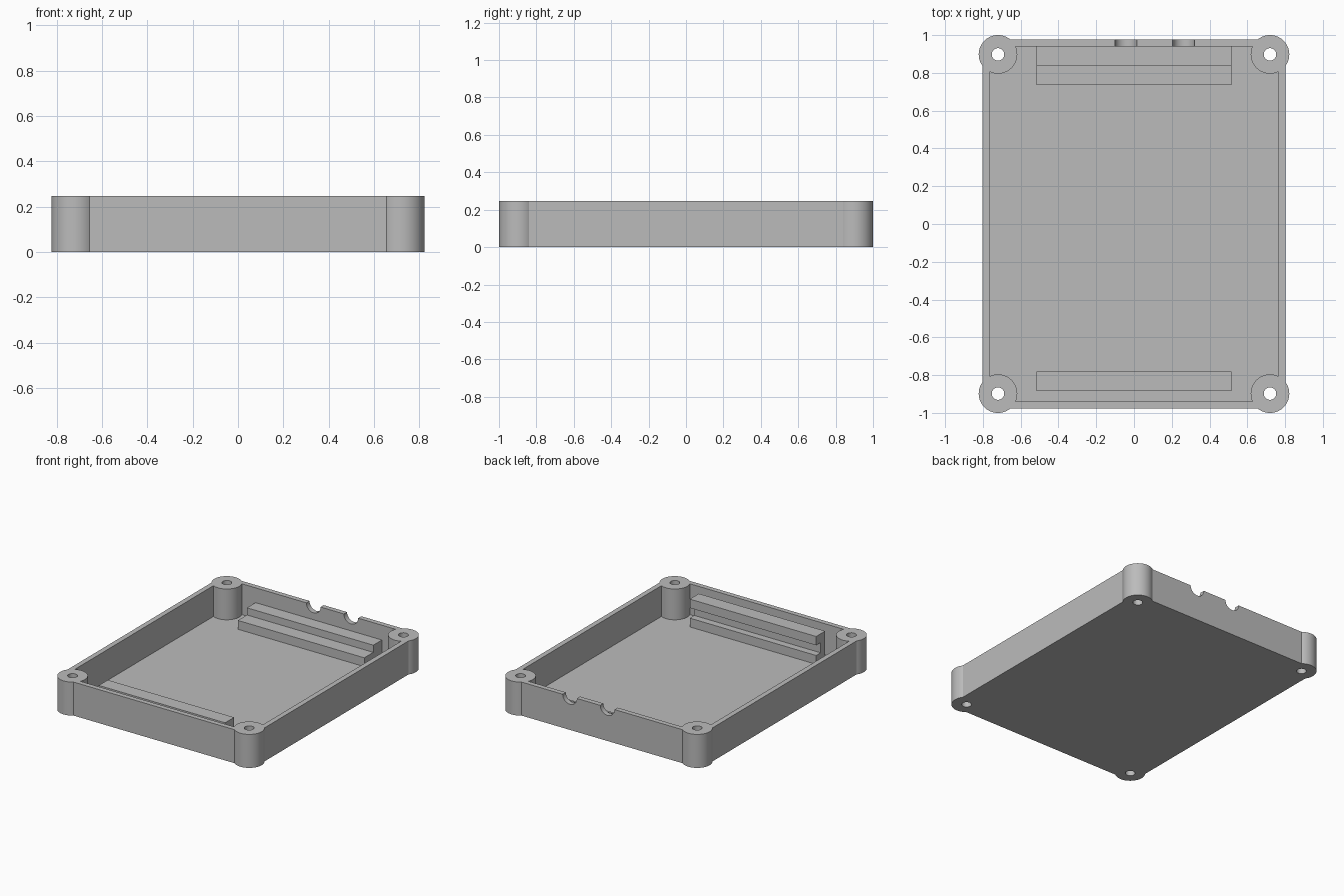
import bpy, bmesh
from math import acos, asin, cos, sin, pi, radians
from mathutils import Matrix, Vector

HEIGHT, FLOOR = 0.247, 0.02
POST_X, POST_Y, POST_R, HOLE_R = 0.72, 0.898, 0.102, 0.033
RAIL_HALF = 0.515

cube = bpy.data.objects.get("Cube")
if cube:
    bpy.data.objects.remove(cube, do_unlink=True)

grey = bpy.data.materials.new("plain grey")
grey.use_nodes = True
colour = (0.5, 0.5, 0.5, 1)
grey.diffuse_color = colour
grey.node_tree.nodes["Principled BSDF"].inputs["Base Color"].default_value = colour


def prism(name, points, direction):
    """Extrude a closed outline of 3D points along a direction."""
    bm = bmesh.new()
    face = bm.faces.new([bm.verts.new(p) for p in points])
    extruded = bmesh.ops.extrude_face_region(bm, geom=[face], use_keep_orig=True)["geom"]
    bmesh.ops.translate(bm, vec=direction,
                        verts=[g for g in extruded if isinstance(g, bmesh.types.BMVert)])
    bmesh.ops.recalc_face_normals(bm, faces=bm.faces)
    mesh = bpy.data.meshes.new(name)
    bm.to_mesh(mesh)
    bm.free()
    mesh.materials.append(grey)
    obj = bpy.data.objects.new(name, mesh)
    bpy.context.collection.objects.link(obj)
    return obj


def circle(radius, count=48):
    return [(radius * cos(2 * pi * i / count), radius * sin(2 * pi * i / count))
            for i in range(count)]


def tray_outline(half_x, half_y, inside, steps=40):
    """Rectangle whose corners follow the round posts, outside or inside."""
    start = -acos((half_x - POST_X) / POST_R)
    end = pi - asin((half_y - POST_Y) / POST_R) - (2 * pi if inside else 0)
    arc = [start + (end - start) * i / steps for i in range(steps + 1)]
    corner = [(POST_X + POST_R * cos(a), POST_Y + POST_R * sin(a)) for a in arc]
    outline = []
    for sx, sy in ((1, 1), (-1, 1), (-1, -1), (1, -1)):
        ordered = corner if sx * sy > 0 else corner[::-1]
        outline += [(sx * x, sy * y) for x, y in ordered]
    return outline


def cut(target, cutter):
    cutter.hide_render = True
    mod = target.modifiers.new("cut", 'BOOLEAN')
    mod.operation = 'DIFFERENCE'
    mod.solver = 'EXACT'
    mod.object = cutter
    bpy.context.view_layer.objects.active = target
    bpy.ops.object.modifier_apply(modifier=mod.name)
    bpy.data.objects.remove(cutter, do_unlink=True)


# Tray with corner posts, hollowed from above
tray = prism("tray", [(x, y, 0) for x, y in tray_outline(0.803, 0.977, False)],
             (0, 0, HEIGHT))
cut(tray, prism("cavity", [(x, y, FLOOR) for x, y in tray_outline(0.765, 0.94, True)],
                (0, 0, 1)))

# Screw holes through the posts
for sx in (-1, 1):
    for sy in (-1, 1):
        cut(tray, prism("screw_hole", [(sx * POST_X + x, sy * POST_Y + y, -0.1)
                                       for x, y in circle(HOLE_R)], (0, 0, 1)))

# Half-round cable notches in the back wall
for notch_x in (-0.043, 0.263):
    cut(tray, prism("cable_notch", [(notch_x + x, 0.92, HEIGHT + z)
                                    for x, z in circle(0.058)], (0, 0.1, 0)))

bpy.ops.object.select_all(action='DESELECT')
tray.select_set(True)
bpy.context.view_layer.objects.active = tray
bpy.ops.object.shade_smooth_by_angle(angle=radians(30))


def rail(name, profile):
    return prism(name, [(-RAIL_HALF, y, z) for y, z in profile], (2 * RAIL_HALF, 0, 0))


# Stepped ledge against the back wall
base = FLOOR - 0.005
rail("back_ledge", [(0.735, base), (0.735, 0.085), (0.84, 0.085),
                    (0.84, 0.138), (0.945, 0.138), (0.945, base)])

# Front rail with a slot facing the back
rail("front_slotted_rail", [(-0.885, base), (-0.885, 0.225), (-0.78, 0.225), (-0.78, 0.16),
                            (-0.832, 0.16), (-0.832, 0.085), (-0.78, 0.085), (-0.78, base)])
